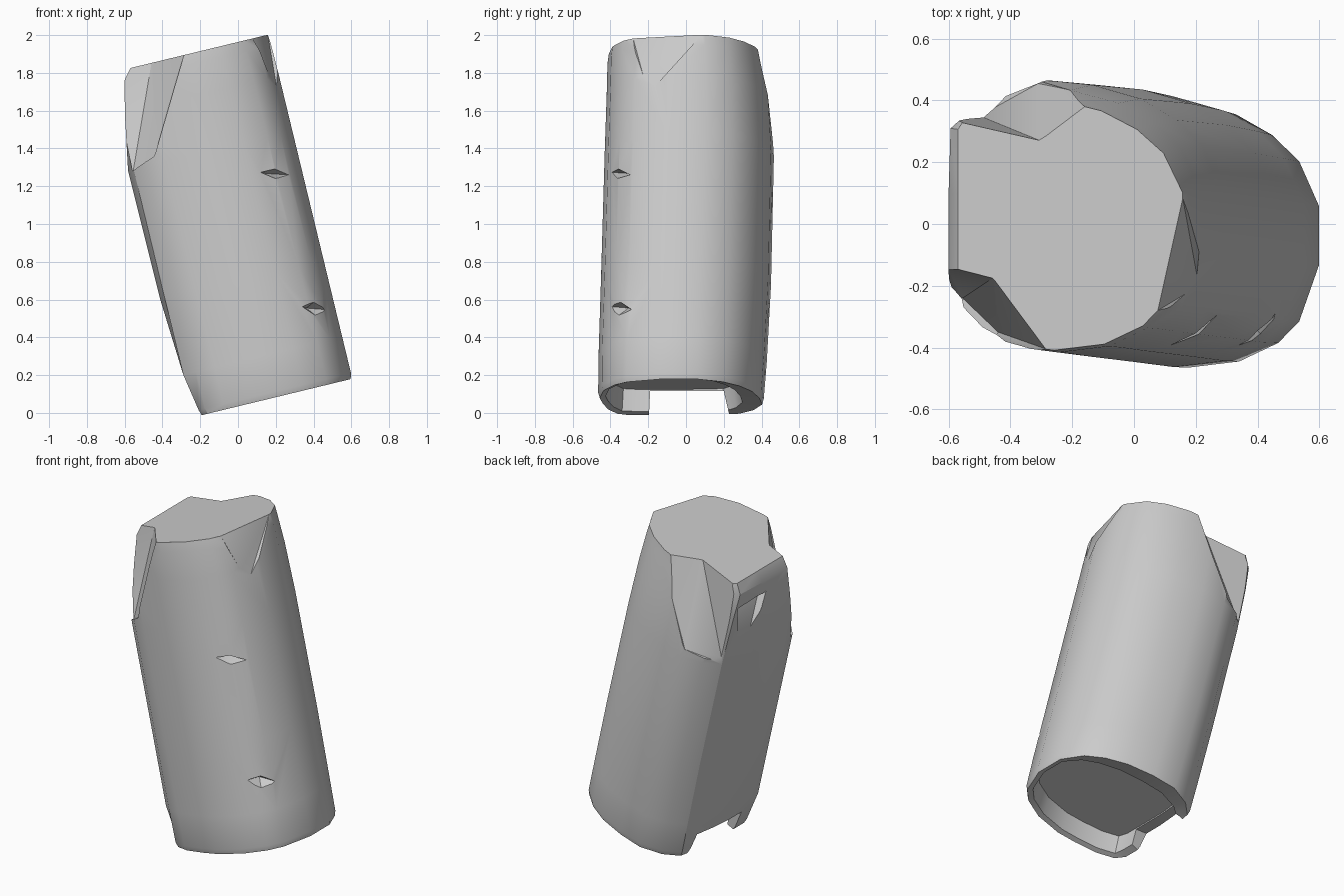
import bpy, bmesh, math
from mathutils import Vector

cube = bpy.data.objects.get("Cube")
if cube:
    bpy.data.objects.remove(cube, do_unlink=True)

stone = bpy.data.materials.new("plain grey")
stone.use_nodes = True
GREY = (0.6, 0.6, 0.6, 1)
stone.diffuse_color = GREY
stone.node_tree.nodes["Principled BSDF"].inputs["Base Color"].default_value = GREY

# Leaning axis of the column
LEAN = math.radians(13.6)
SIDE = Vector((math.cos(LEAN), 0, math.sin(LEAN)))
AXIS = Vector((-math.sin(LEAN), 0, math.cos(LEAN)))
FOOT = Vector((0.163, 0, 0.074))

# Worn cross-section, anticlockwise: across the lean, then depth
SECTION = [(.455, -.1), (.455, .1), (.39, .25), (.3, .34), (.18, .41), (.02, .455),
           (-.13, .47), (-.26, .42), (-.34, .34), (-.39, .1), (-.44, -.15),
           (-.41, -.27), (-.34, -.335), (-.24, -.385), (-.1, -.415), (.02, -.43),
           (.19, -.41), (.32, -.35), (.39, -.28)]
SIDES = len(SECTION)


def ring(bm, t, left, size, back, shift):
    """Section at distance t along the axis; left trims it, back scales its rear half."""
    verts = []
    for u, y in SECTION:
        u = max(u * size, -left)
        y = y * size * (back if y > 0 else 1) + shift
        verts.append(bm.verts.new(FOOT + SIDE * u + AXIS * t + Vector((0, y, 0))))
    return verts


def make_object(name, bm):
    bmesh.ops.recalc_face_normals(bm, faces=bm.faces[:])
    mesh = bpy.data.meshes.new(name)
    bm.to_mesh(mesh)
    bm.free()
    mesh.materials.append(stone)
    obj = bpy.data.objects.new(name, mesh)
    bpy.context.collection.objects.link(obj)
    return obj


# Column body: recess floor, recess wall, rim, then the outer wall up to the top
bm = bmesh.new()
sections = [
    (0.13, 0.32, 0.90, 0.74, -0.03),
    (0.01, 0.32, 0.92, 0.76, -0.03),
    (0.0, 0.365, 0.98, 0.95, -0.035),
    (0.03, 0.375, 1.0, 0.95, -0.035),
    (0.23, 0.41, 1.0, 0.98, -0.033),
    (0.65, 0.435, 1.0, 1.0, -0.02),
    (1.35, 0.445, 1.0, 0.99, 0.0),
    (1.65, 0.385, 1.0, 0.93, 0.01),
    (1.82, 0.345, 0.995, 0.88, 0.012),
    (1.875, 0.3, 0.985, 0.87, 0.015),
]
rings = [ring(bm, *s) for s in sections]
for low, high in zip(rings, rings[1:]):
    for i in range(SIDES):
        j = (i + 1) % SIDES
        bm.faces.new((low[i], low[j], high[j], high[i]))
bm.faces.new(rings[0])
bm.faces.new(rings[-1])
column = make_object("broken_column", bm)


def carve(points):
    """Cut the convex hull of a few points out of the column."""
    bm = bmesh.new()
    for p in points:
        bm.verts.new(p)
    hull = bmesh.ops.convex_hull(bm, input=bm.verts[:])
    spare = {v for v in hull["geom_interior"] + hull["geom_unused"]
             if isinstance(v, bmesh.types.BMVert)}
    bmesh.ops.delete(bm, geom=list(spare), context='VERTS')
    cutter = make_object("chip_cutter", bm)
    cutter.hide_render = True
    mod = column.modifiers.new("chip", 'BOOLEAN')
    mod.operation, mod.solver, mod.object = 'DIFFERENCE', 'EXACT', cutter
    bpy.context.view_layer.objects.active = column
    bpy.ops.object.modifier_apply(modifier=mod.name)
    bpy.data.objects.remove(cutter, do_unlink=True)


def nick(start, end, height):
    """Small diamond notch between two points on the wall."""
    a, b = Vector(start), Vector(end)
    out = (b - a).cross(Vector((0, 0, 1))).normalized()
    mid, up = (a + b) / 2, Vector((0, 0, height))
    carve([a + out * 0.02, b + out * 0.02, mid + out * 0.1 + up * 2,
           mid + out * 0.1 - up * 2, mid - out * 0.05])


# Large chips on the upper corners
carve([(-0.45, -0.17, 1.9), (-0.27, -0.41, 1.95), (-0.72, -0.09, 1.9),
       (-0.9, -0.6, 1.95), (-0.3, -0.8, 1.95), (-0.555, -0.24, 1.28),
       (-0.44, -0.35, 1.36), (-0.9, -0.3, 1.28), (-0.6, -0.7, 1.3)])
carve([(-0.28, 0.26, 1.97), (-0.09, 0.41, 2.0), (-0.65, 0.34, 1.95),
       (-0.1, 0.8, 1.97), (-0.8, 0.7, 1.95), (-0.31, 0.455, 1.4),
       (-0.5, 0.35, 1.32), (-0.75, 0.7, 1.32), (-0.3, 0.8, 1.4)])
carve([(0.06, -0.29, 2.02), (0.155, 0.1, 2.02), (0.21, -0.2, 1.69),
       (0.4, -0.5, 2.02), (0.5, 0.1, 2.02), (0.4, -0.4, 1.69)])
# Undercut below the top lip
carve([(-0.7, 0.02, 1.7), (-0.7, 0.34, 1.68), (-0.56, 0.08, 1.69),
       (-0.51, 0.28, 1.66), (-0.57, 0.24, 1.35), (-0.7, 0.3, 1.35)])
# Gap in the foot wall
carve([(x, y, z) for x in (-0.6, -0.08) for y, z in
       ((-0.2, -0.1), (0.25, -0.1), (-0.19, 0.115), (0.2, 0.115))])
# Notches on the front wall
nick((0.10, -0.40, 1.275), (0.26, -0.28, 1.26), 0.025)
nick((0.32, -0.41, 0.565), (0.47, -0.27, 0.545), 0.04)

bpy.ops.object.select_all(action='DESELECT')
column.select_set(True)
bpy.context.view_layer.objects.active = column
bpy.ops.object.shade_smooth_by_angle(angle=math.radians(32))
